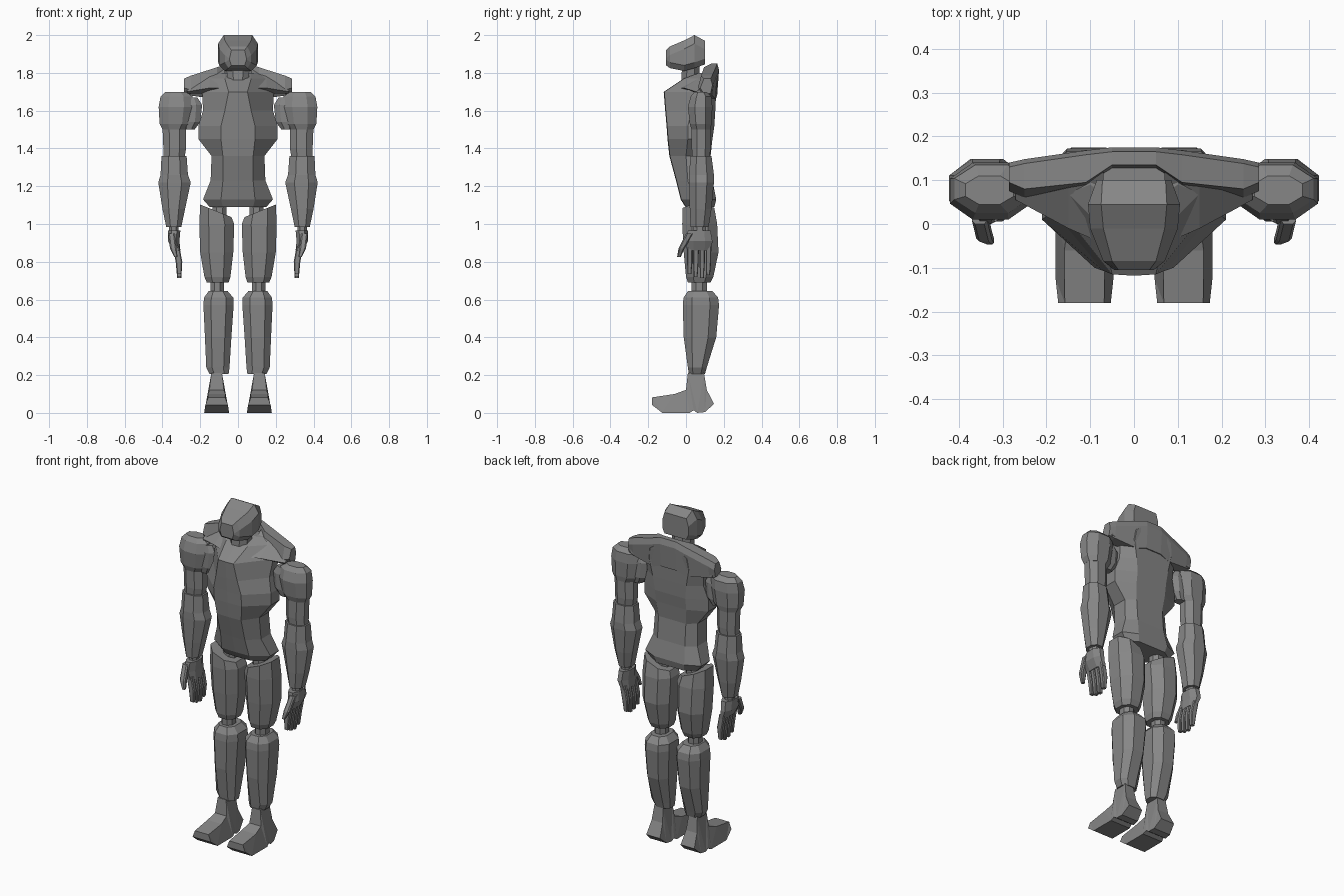
import bpy, bmesh

grey = bpy.data.materials.new("stone_grey")
grey.diffuse_color = (0.24, 0.24, 0.24, 1)


def finish(name, bm, mirror):
    bmesh.ops.triangulate(bm, faces=[f for f in bm.faces if len(f.verts) > 4])
    bmesh.ops.recalc_face_normals(bm, faces=bm.faces)
    me = bpy.data.meshes.new(name)
    bm.to_mesh(me)
    bm.free()
    me.materials.append(grey)
    ob = bpy.data.objects.new(name, me)
    bpy.context.collection.objects.link(ob)
    if mirror:
        ob.modifiers.new("mirror", 'MIRROR').use_mirror_merge = False
    return ob


def skin(name, rings, mirror=False):
    """Join equal-length rings of points into a closed faceted solid."""
    bm = bmesh.new()
    vs = [[bm.verts.new(p) for p in r] for r in rings]
    n = len(vs[0])
    for a, b in zip(vs, vs[1:]):
        for i in range(n):
            j = (i + 1) % n
            bm.faces.new((a[i], a[j], b[j], b[i]))
    bm.faces.new(vs[0][::-1])
    bm.faces.new(vs[-1])
    return finish(name, bm, mirror)


def limb(name, rows, c=0.28, slope=0.0):
    """Mirrored eight-sided limb; rows are z, x0, x1, y0, y1 (slope tilts the last row)."""
    rings = []
    for k, (z, x0, x1, y0, y1) in enumerate(rows):
        cx, cy = (x1 - x0) * c, (y1 - y0) * c
        pts = [(x0 + cx, y0), (x1 - cx, y0), (x1, y0 + cy), (x1, y1 - cy),
               (x1 - cx, y1), (x0 + cx, y1), (x0, y1 - cy), (x0, y0 + cy)]
        t = slope if k == len(rows) - 1 else 0
        rings.append([(x, y, z + t * (x - (x0 + x1) / 2)) for x, y in pts])
    return skin(name, rings, True)


# Torso: z, front, side and back half widths, then y of front, side front, side back, back
torso = [(1.09, .08, .15, .09, .00, .05, .11, .15),
         (1.13, .09, .185, .10, -.025, .04, .12, .16),
         (1.23, .08, .145, .09, -.05, .01, .10, .14),
         (1.36, .08, .14, .09, -.085, .00, .09, .13),
         (1.45, .09, .21, .10, -.095, .01, .09, .14),
         (1.52, .09, .21, .10, -.10, .01, .09, .15),
         (1.60, .07, .185, .11, -.107, .03, .10, .155),
         (1.70, .05, .19, .13, -.115, .06, .11, .16),
         (1.77, .07, .15, .12, -.01, .07, .12, .168),
         (1.80, .07, .10, .08, .07, .09, .13, .17)]
rings = []
for z, f, w, b, yf, y1, y2, yb in torso:
    half = [(f, yf), (w, y1), (w, y2), (b, yb)]
    ring = [(0, yf - .003)] + half + [(-x, y) for x, y in half[::-1]]
    rings.append([(x, y, z) for x, y in ring])
skin("torso", rings)

# Collar yoke: x, y front, y back, z bottom, z top
yoke = [(.285, .075, .14, 1.69, 1.77), (.25, .06, .148, 1.68, 1.785),
        (.11, .075, .168, 1.66, 1.83), (.05, .115, .175, 1.68, 1.85)]
rows = [(-x, *r) for x, *r in yoke] + yoke[::-1]
skin("collar", [[(x, a, b + .03), (x, a + .02, t), (x, d - .01, t),
                 (x, d, t - .035), (x, d - .01, b), (x, a + .02, b)]
                for x, a, d, b, t in rows])

# Sloping neck muscles running from collar to chest
skin("neck_muscle", [[(x, .06, 1.69), (x, y, z), (x, .13, z + h), (x, .14, 1.69)]
                     for x, y, z, h in [(.27, .055, 1.70, .06), (.15, -.01, 1.72, .09),
                                        (.07, -.045, 1.72, .11)]], True)

# Neck and head
limb("neck", [(1.70, -.075, .075, -.03, .08), (1.76, -.055, .055, -.025, .075),
              (1.85, -.065, .065, -.02, .07)]).modifiers.clear()
head = [(-.105, .045, .035, 1.84, 1.92), (-.085, .07, .05, 1.825, 1.94),
        (-.01, .10, .07, 1.81, 1.972), (.045, .105, .075, 1.825, 2.0),
        (.10, .085, .072, 1.845, 1.97)]
skin("head", [[(-t, y, z1), (-w, y, z1 - .045), (-w, y, z0 + .03), (-t, y, z0),
               (t, y, z0), (w, y, z0 + .03), (w, y, z1 - .045), (t, y, z1)]
              for y, w, t, z0, z1 in head])

# Arms
limb("shoulder_joint", [(1.50, .23, .29, .05, .10), (1.54, .20, .30, .04, .11),
                        (1.63, .19, .30, .04, .11), (1.67, .215, .28, .05, .10)])
limb("shoulder", [(1.50, .275, .40, .03, .13), (1.53, .25, .415, .02, .135),
                  (1.62, .235, .42, .01, .14), (1.675, .24, .41, .025, .135),
                  (1.70, .275, .385, .045, .11)])
limb("upper_arm", [(1.34, .285, .395, .035, .125), (1.40, .275, .395, .03, .13),
                   (1.52, .275, .40, .03, .13)])
limb("forearm", [(.985, .30, .38, .025, .12), (1.08, .28, .40, .02, .135),
                 (1.22, .25, .422, .015, .148), (1.26, .265, .41, .015, .148),
                 (1.36, .272, .405, .025, .135)])
limb("wrist", [(.95, .315, .365, .04, .105), (1.0, .315, .365, .04, .105)])
limb("palm", [(.86, .305, .345, .005, .135), (.91, .31, .37, .0, .14),
              (.965, .305, .37, .01, .13)])
for i in range(4):
    y = .006 + i * .033
    tip = (.735, .72, .715, .73)[i]
    limb("finger", [(tip, .30, .322, y + .002, y + .022), (.80, .295, .33, y, y + .028),
                    (.88, .31, .345, y, y + .029)], .15)
limb("thumb", [(.825, .32, .338, -.047, -.028), (.87, .325, .36, -.04, -.008),
               (.95, .335, .37, .0, .04)], .2)

# Legs
limb("hip_joint", [(1.02, .06, .14, .03, .11), (1.13, .06, .13, .03, .11)])
limb("thigh", [(.69, .05, .165, .01, .13), (.72, .04, .178, .0, .145),
               (.85, .025, .20, -.012, .172), (1.0, .02, .205, -.02, .165),
               (1.07, .035, .20, -.018, .15)], .27, .4)
limb("knee", [(.60, .075, .145, .03, .11), (.72, .075, .145, .03, .11)])
limb("shin", [(.205, .05, .15, .015, .10), (.24, .045, .168, .01, .11),
              (.40, .035, .175, -.012, .16), (.57, .023, .183, -.017, .175),
              (.61, .025, .18, -.013, .17), (.645, .055, .155, .01, .14)], .25)

# Feet: side profile of y, z and half width
foot = [(-.18, .09, .045), (-.18, .05, .06), (-.125, .008, .066), (.02, .008, .066),
        (.04, .022, .062), (.06, .008, .06), (.10, .012, .055), (.148, .055, .045),
        (.11, .13, .036), (.095, .22, .028), (.01, .22, .028), (.0, .13, .038),
        (-.06, .108, .046)]
skin("foot", [[(.113 + s * w, y, max(0, z - .008)) for y, z, w in foot] for s in (-1, 1)], True)
